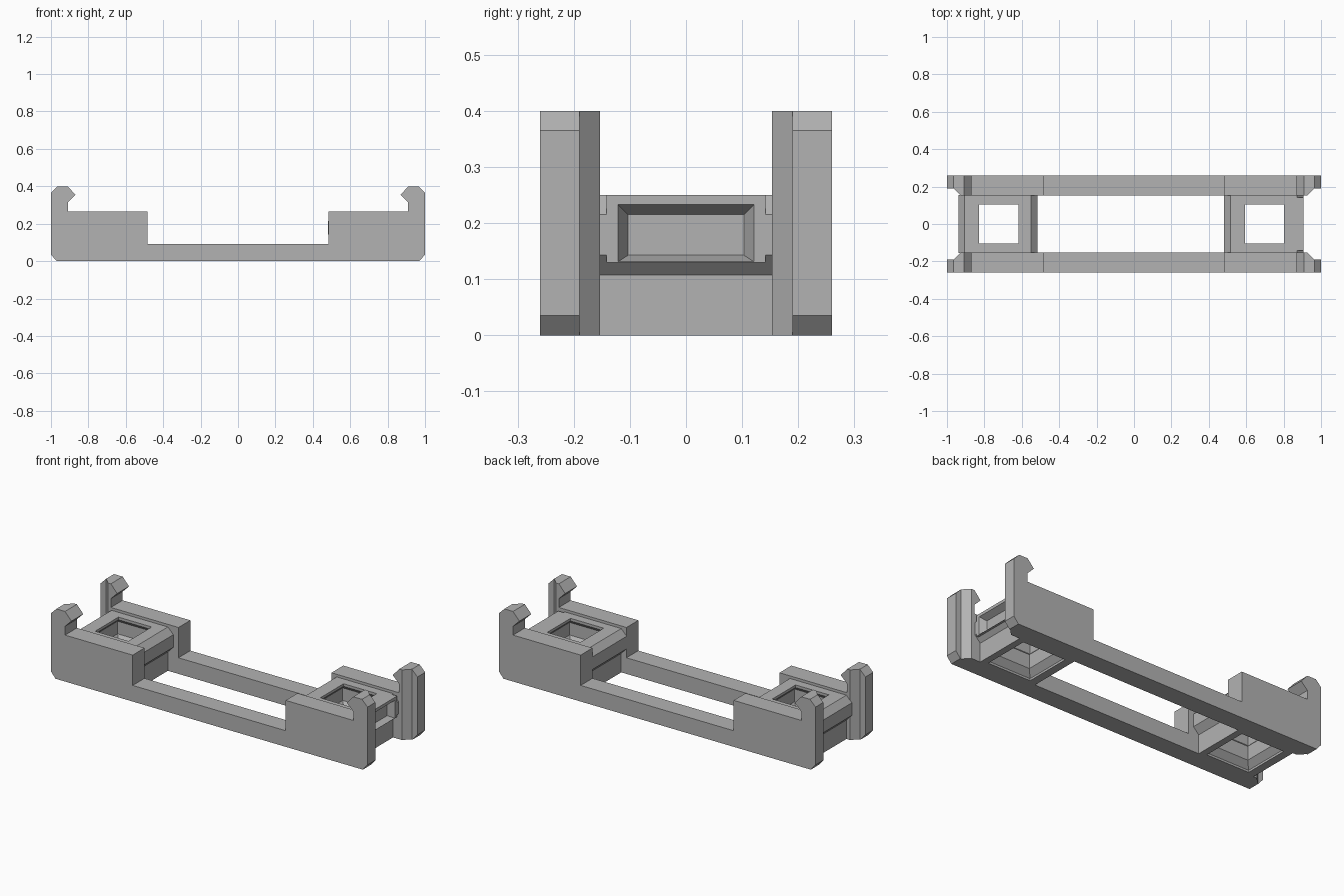
import bpy, bmesh
from mathutils import Vector

cube = bpy.data.objects.get("Cube")
if cube:
    bpy.data.objects.remove(cube, do_unlink=True)

grey = bpy.data.materials.new("plain_grey")
grey.use_nodes = True
GREY = (0.45, 0.45, 0.45, 1)
grey.diffuse_color = GREY
grey.node_tree.nodes["Principled BSDF"].inputs["Base Color"].default_value = GREY


def loft(name, rings):
    """Join rings of points with quads and cap both ends."""
    bm = bmesh.new()
    loops = [[bm.verts.new(p) for p in ring] for ring in rings]
    for a, b in zip(loops, loops[1:]):
        for i in range(len(a)):
            j = (i + 1) % len(a)
            bm.faces.new((a[i], a[j], b[j], b[i]))
    bm.faces.new(loops[0])
    bm.faces.new(loops[-1])
    bmesh.ops.recalc_face_normals(bm, faces=bm.faces)
    mesh = bpy.data.meshes.new(name)
    bm.to_mesh(mesh)
    bm.free()
    mesh.materials.append(grey)
    obj = bpy.data.objects.new(name, mesh)
    bpy.context.collection.objects.link(obj)
    return obj


def side_prism(name, profile, y0, y1):
    return loft(name, [[(x, y, z) for x, z in profile] for y in (y0, y1)])


def combine(obj, other, operation):
    """Apply a boolean and discard the helper."""
    mod = obj.modifiers.new("boolean", "BOOLEAN")
    mod.object, mod.operation, mod.solver = other, operation, "EXACT"
    bpy.context.view_layer.objects.active = obj
    bpy.ops.object.modifier_apply(modifier=mod.name)
    bpy.data.objects.remove(other, do_unlink=True)


# Side rails with raised ends and hooked posts
half = [(0.97, 0), (1, 0.035), (1, 0.365), (0.965, 0.4), (0.91, 0.4), (0.87, 0.355),
        (0.91, 0.315), (0.91, 0.265), (0.483, 0.265), (0.483, 0.092)]
outline = half + [(-x, z) for x, z in reversed(half)]
for name, side in (("front_rail", -1), ("back_rail", 1)):
    rail = side_prism(name, outline, side * 0.153, side * 0.26)
    # Inner corner cut at each end
    for end in (-1, 1):
        corner = [(0.925, 0.15), (0.965, 0.19), (1.1, 0.19), (1.1, 0.15)]
        cutter = loft("corner_cutter", [[(end * x, side * y, z) for x, y in corner]
                                        for z in (-0.1, 0.5)])
        combine(rail, cutter, "DIFFERENCE")

# Cross blocks with flared waists and square sockets
half_block = [(0.178, 0), (0.178, 0.108), (0.212, 0.143), (0.212, 0.215), (0.178, 0.25)]
socket = [(0.136, -0.01), (0.136, 0.012), (0.105, 0.045), (0.105, 0.125), (0.123, 0.143),
          (0.123, 0.215), (0.105, 0.235), (0.105, 0.27)]
for name, cx in (("right_block", -0.7275), ("left_block", 0.694)):
    shape = half_block + [(-x, z) for x, z in reversed(half_block)]
    block = side_prism(name, [(cx + x, z) for x, z in shape], -0.154, 0.154)

    # Squared-off end housing on one block
    if cx > 0:
        housing = [(0.8, 0.13), (0.906, 0.13), (0.906, 0.25), (0.8, 0.25)]
        combine(block, side_prism("housing", housing, -0.142, 0.142), "UNION")

    hole = loft("socket_cutter", [[(cx + 0.004 + sx * r, sy * r, z) for sx, sy in
                                   ((-1, -1), (1, -1), (1, 1), (-1, 1))] for r, z in socket])
    combine(block, hole, "DIFFERENCE")

    # Tapered recess in the housing end
    if cx > 0:
        taper = [(0.91, 0.123, 0.13, 0.235), (0.87, 0.103, 0.143, 0.215)]
        recess = loft("recess_cutter", [[(x, -w, low), (x, w, low), (x, w, high), (x, -w, high)]
                                        for x, w, low, high in taper])
        combine(block, recess, "DIFFERENCE")
